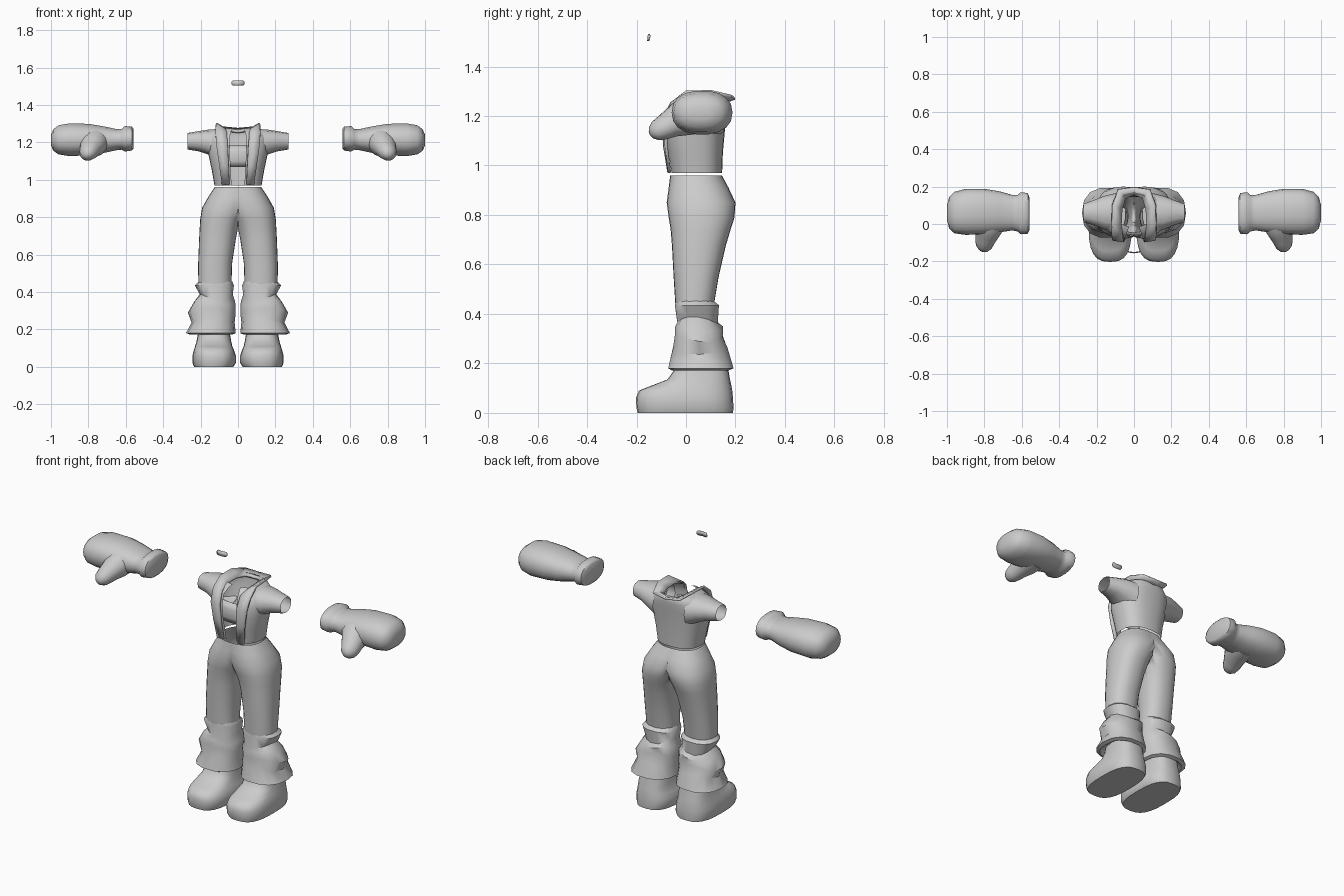
import bpy, bmesh, math
from mathutils import Vector

cube = bpy.data.objects.get("Cube")
if cube:
    bpy.data.objects.remove(cube)

GREY = (0.6, 0.6, 0.6, 1)
grey = bpy.data.materials.new("plain grey")
grey.use_nodes = True
grey.diffuse_color = GREY
grey.node_tree.nodes["Principled BSDF"].inputs["Base Color"].default_value = GREY


def ring(axis, at, a, b, n=16, power=2.0, start=0.0, end=math.tau, closed=True):
    """Superellipse across one axis; a and b are (low, high) spans."""
    pts = []
    for i in range(n):
        t = start + (end - start) * i / (n if closed else n - 1)
        c, s = math.cos(t), math.sin(t)
        u = sum(a) / 2 + (a[1] - a[0]) / 2 * math.copysign(abs(c) ** (2 / power), c)
        v = sum(b) / 2 + (b[1] - b[0]) / 2 * math.copysign(abs(s) ** (2 / power), s)
        pts.append(Vector((u, v, at) if axis == "z" else (at, u, v)))
    return pts


def skin(name, rows, closed=True, cap_start=False, cap_end=False, mirror=True,
         subdivide=0, thickness=0, angle=50, middle=False):
    bm = bmesh.new()
    grid = [[bm.verts.new(p) for p in row] for row in rows]
    n = len(grid[0])
    for lower, upper in zip(grid, grid[1:]):
        for i in range(n if closed else n - 1):
            j = (i + 1) % n
            bm.faces.new((lower[i], lower[j], upper[j], upper[i]))
    if cap_start:
        bm.faces.new(grid[0][::-1])
    if cap_end:
        bm.faces.new(grid[-1])
    if middle:
        # open the half shape along the mirror plane
        for v in bm.verts:
            v.co.x = max(v.co.x, 0)
        inner = [f for f in bm.faces if all(v.co.x < 0.0001 for v in f.verts)]
        bmesh.ops.delete(bm, geom=inner, context="FACES")
    bmesh.ops.remove_doubles(bm, verts=bm.verts[:], dist=0.0005)
    bmesh.ops.recalc_face_normals(bm, faces=bm.faces[:])
    mesh = bpy.data.meshes.new(name)
    bm.to_mesh(mesh)
    bm.free()
    mesh.materials.append(grey)
    ob = bpy.data.objects.new(name, mesh)
    bpy.context.collection.objects.link(ob)
    if mirror:
        ob.modifiers.new("Mirror", "MIRROR").merge_threshold = 0.002
    if thickness:
        solid = ob.modifiers.new("Thickness", "SOLIDIFY")
        solid.thickness = thickness
        solid.offset = 0
    if subdivide:
        ob.modifiers.new("Smooth", "SUBSURF").levels = subdivide
        ob.modifiers["Smooth"].render_levels = subdivide
    bpy.ops.object.select_all(action="DESELECT")
    ob.select_set(True)
    bpy.context.view_layer.objects.active = ob
    bpy.ops.object.shade_smooth_by_angle(angle=math.radians(angle))
    return ob


# Boots: broad toe below, ankle above
boot = [(0, .025, .235, -.195, .19), (.02, .012, .243, -.2, .192),
        (.06, .012, .243, -.203, .19), (.09, .022, .236, -.19, .187),
        (.108, .03, .23, -.145, .184), (.135, .036, .222, -.075, .178),
        (.17, .042, .215, -.05, .172), (.21, .045, .21, -.04, .165)]
skin("boots", [ring("z", z, (a, b), (c, d), 24, 2.8) for z, a, b, c, d in boot],
     cap_start=True, cap_end=True)

# Ruffled trouser cuffs
cuff = [(.455, .03, .21, -.04, .11), (.435, .022, .23, -.047, .135),
        (.375, .028, .205, -.036, .13), (.345, .015, .235, -.046, .152),
        (.3, .012, .268, -.047, .15), (.25, .018, .248, -.055, .17),
        (.18, .012, .278, -.075, .195), (.172, .03, .255, -.06, .175),
        (.2, .045, .215, -.045, .16)]
rows = []
for k, (z, a, b, c, d) in enumerate(cuff):
    row = ring("z", z, (a, b), (c, d), 14, 2.4)
    if 1 < k < 6:
        # slanting folds
        for i, p in enumerate(row):
            p.z += 0.014 * math.sin(math.tau * 2 * i / 14 + k)
    rows.append(row)
skin("trouser_cuffs", rows, angle=40)

# Trousers: two legs that meet at the middle above the crotch
leg = [(.42, .035, .212, -.042, .11), (.55, .032, .213, -.05, .132),
       (.68, .012, .208, -.057, .162), (.74, -.004, .205, -.062, .18),
       (.79, -.03, .202, -.07, .196), (.85, -.08, .192, -.078, .2),
       (.91, -.11, .158, -.07, .172), (.96, -.115, .125, -.064, .145)]
skin("trousers", [ring("z", z, (a, b), (c, d), 28, 2.3) for z, a, b, c, d in leg],
     middle=True, angle=80)

# Jacket body: open at the front, closed at the back
body = [(.97, .126, -.06, .146), (1.05, .14, -.072, .149),
        (1.13, .157, -.084, .156), (1.19, .165, -.08, .162),
        (1.235, .16, -.07, .168), (1.265, .125, -.04, .168), (1.275, .095, -.015, .16)]
skin("jacket_body", [ring("z", z, (-w, w), (c, d), 14, 2.5, -math.pi / 2 + .2,
                          math.pi / 2, False) for z, w, c, d in body],
     closed=False, angle=70)

# Short hollow sleeves
sleeve = [(.1, -.045, .165, 1.1, 1.272), (.16, -.03, .15, 1.135, 1.268),
          (.21, -.008, .13, 1.152, 1.26), (.27, .01, .108, 1.162, 1.25)]
skin("sleeves", [ring("x", x, (a, b), (c, d), 12, 2.3) for x, a, b, c, d in sleeve],
     angle=60)

# Lapels that run up the front and round into a flared collar
lapel = [((.045, -.07, .975), (.085, -.066, .97)),
         ((.05, -.087, 1.08), (.1, -.08, 1.08)),
         ((.055, -.092, 1.18), (.115, -.083, 1.18)),
         ((.06, -.06, 1.25), (.12, -.055, 1.25)),
         ((.068, .0, 1.268), (.118, .0, 1.297)),
         ((.065, .08, 1.268), (.115, .1, 1.3)),
         ((.045, .14, 1.262), (.085, .185, 1.28)),
         ((0, .155, 1.255), (0, .197, 1.272))]
skin("lapels_and_collar", [[Vector(p) for p in pair] for pair in lapel],
     closed=False, thickness=.012, angle=35)

# Shirt band between the lapels
band = [ring("z", z, (-.125, .125), (y, .12), 9, 2.4,
             -math.pi / 2 - .6, -math.pi / 2 + .6, False)
        for z, y in ((1.07, -.05), (1.1, -.06), (1.15, -.06), (1.185, -.045))]
skin("shirt_band", band, closed=False, mirror=False, thickness=.006)

# Mittens: flared wrist, full palm, rounded end
palm = [(.56, -.035, .145, 1.165, 1.275), (.568, -.052, .165, 1.155, 1.285),
        (.605, -.055, .17, 1.15, 1.288), (.622, -.04, .155, 1.16, 1.272),
        (.65, -.034, .155, 1.157, 1.272), (.72, -.045, .175, 1.142, 1.287),
        (.8, -.055, .188, 1.13, 1.3), (.9, -.058, .188, 1.125, 1.303),
        (.96, -.05, .172, 1.135, 1.292), (.988, -.025, .145, 1.155, 1.27),
        (1.0, .02, .1, 1.185, 1.24)]
skin("mittens", [ring("x", x, (a, b), (c, d), 18, 2.3) for x, a, b, c, d in palm],
     cap_start=True, cap_end=True)

# Thumbs point forward and down
thumb = [(.77, .04, 1.205, .085), (.775, -.02, 1.19, .077), (.785, -.06, 1.172, .062),
         (.797, -.095, 1.152, .052), (.803, -.122, 1.14, .043),
         (.806, -.14, 1.133, .026), (.807, -.147, 1.13, .01)]
side, up = Vector((1, .2, 0)).normalized(), Vector((0, -.35, 1)).normalized()
rows = []
for x, y, z, r in thumb:
    turns = [math.tau * i / 14 for i in range(14)]
    rows.append([Vector((x, y, z)) + side * r * math.cos(t) + up * r * .95 * math.sin(t)
                 for t in turns])
skin("thumbs", rows, cap_start=True, cap_end=True)

# Small floating mouth plate, bent round the face
rows = []
for x, h in ((-.034, .006), (-.026, .014), (0, .014), (.026, .014), (.034, .006)):
    y = -.155 + 6 * x * x
    rows.append([Vector((x, y + .003, 1.517 + h)), Vector((x, y, 1.517 - h))])
skin("mouth", rows, closed=False, mirror=False, thickness=.004)
